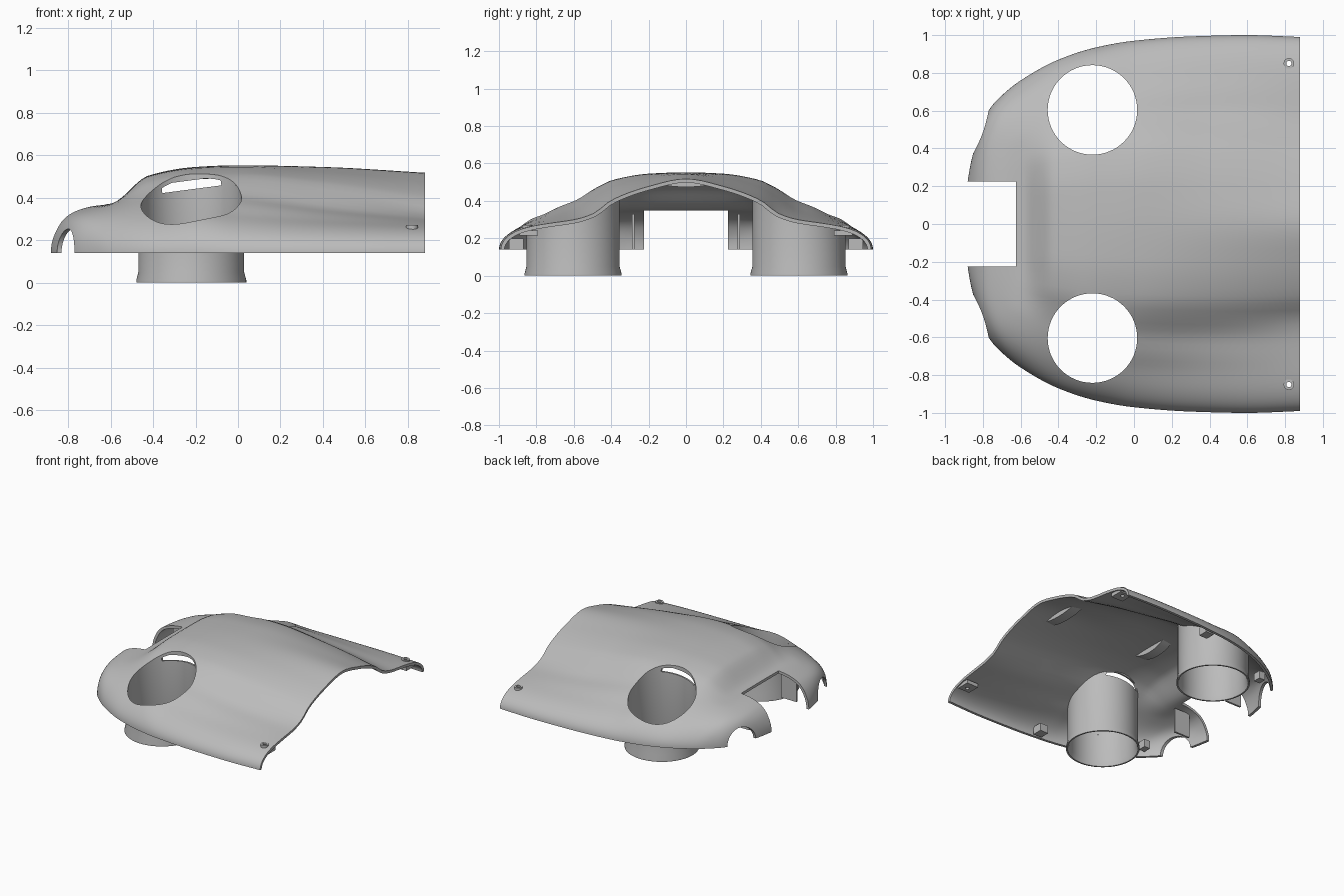
import bpy, bmesh, math
from mathutils import Matrix, Vector

if "Cube" in bpy.data.objects:
    bpy.data.objects.remove(bpy.data.objects["Cube"])

grey = bpy.data.materials.new("light_grey")
grey.use_nodes = True
grey.diffuse_color = (0.5, 0.5, 0.5, 1)
grey.node_tree.nodes["Principled BSDF"].inputs["Base Color"].default_value = (0.5, 0.5, 0.5, 1)

FLOOR = 0.14
TUBE_X, TUBE_Y, BORE = -0.22, 0.604, 0.237


def smooth_curve(xs, ys, x):
    """Monotone cubic through the given points."""
    n = len(xs)
    d = [(ys[i + 1] - ys[i]) / (xs[i + 1] - xs[i]) for i in range(n - 1)]
    m = [d[0]] + [2 * a * b / (a + b) if a * b > 0 else 0 for a, b in zip(d, d[1:])] + [d[-1]]
    x = min(max(x, xs[0]), xs[-1])
    i = max(k for k in range(n - 1) if x >= xs[k])
    h = xs[i + 1] - xs[i]
    t = (x - xs[i]) / h
    return (ys[i] * (1 + 2 * t) * (1 - t) ** 2 + ys[i + 1] * t * t * (3 - 2 * t)
            + h * (m[i] * t * (1 - t) ** 2 + m[i + 1] * t * t * (t - 1)))


# Plan outline (half width along the length)
PLAN_X = [-.9, -.88, -.85, -.77, -.7, -.6, -.4, -.2, 0, .3, .6, .88]
PLAN_W = [0, .23, .38, .6, .68, .76, .87, .935, .97, .993, 1, .99]

# Cross-section heights above the floor, from centre line to edge
ACROSS = [-.2, 0, .2, .4, .5, .6, .7, .8, .9, 1]
SECTIONS = {x: [c * (1 - 0.2 * a * a) for a in ACROSS]
            for x, c in ((-.9, 0), (-.87, .085), (-.83, .155), (-.78, .195), (-.7, .222))}
for x, row in {
    -.6: [.232, .232, .232, .23, .226, .215, .2, .18, .15],
    -.42: [.365, .362, .335, .3, .265, .238, .21, .18, .15],
    -.2: [.405, .4, .372, .335, .285, .25, .22, .199, .17],
    0: [.413, .406, .373, .328, .27, .235, .195, .172, .15],
    .4: [.405, .385, .335, .275, .215, .19, .165, .152, .14],
    .88: [.378, .338, .265, .193, .162, .15, .143, .139, .135],
}.items():
    SECTIONS[x] = [row[1]] + row


def half_width(x):
    return smooth_curve(PLAN_X, PLAN_W, x)


def section_at(x):
    xs = list(SECTIONS)
    return [smooth_curve(xs, col, x) for col in zip(*SECTIONS.values())]


def height(section, t):
    a = min(abs(t), 1)
    return FLOOR + smooth_curve(ACROSS, section, a) * math.sqrt(1 - a ** 8)


def make(name, verts, faces):
    me = bpy.data.meshes.new(name)
    me.from_pydata(verts, [], faces)
    bm = bmesh.new()
    bm.from_mesh(me)
    bmesh.ops.recalc_face_normals(bm, faces=bm.faces)
    bm.to_mesh(me)
    bm.free()
    me.materials.append(grey)
    ob = bpy.data.objects.new(name, me)
    bpy.context.collection.objects.link(ob)
    return ob


def box(name, lo, hi, tilt=0):
    lo, hi = Vector(lo), Vector(hi)
    bm = bmesh.new()
    bmesh.ops.create_cube(bm, size=1, matrix=Matrix.Translation((lo + hi) / 2)
                          @ Matrix.Rotation(tilt, 4, 'Y') @ Matrix.Diagonal((*(hi - lo), 1)))
    ob = make(name, [], [])
    bm.to_mesh(ob.data)
    bm.free()
    return ob


def cylinder(name, centre, r, depth, axis='Z', seg=64):
    bm = bmesh.new()
    rot = Matrix.Rotation(math.pi / 2, 4, 'Y') if axis == 'X' else Matrix()
    bmesh.ops.create_cone(bm, cap_ends=True, segments=seg, radius1=r, radius2=r, depth=depth,
                          matrix=Matrix.Translation(centre) @ rot)
    ob = make(name, [], [])
    bm.to_mesh(ob.data)
    bm.free()
    return ob


def apply(ob, mod):
    bpy.context.view_layer.objects.active = ob
    with bpy.context.temp_override(object=ob, active_object=ob):
        bpy.ops.object.modifier_apply(modifier=mod.name)


def cut(ob, cutter):
    mod = ob.modifiers.new("cut", 'BOOLEAN')
    mod.operation, mod.solver, mod.object = 'DIFFERENCE', 'EXACT', cutter
    cutter.hide_render = True
    apply(ob, mod)
    bpy.data.objects.remove(cutter)


def smooth(ob, degrees=35):
    bpy.ops.object.select_all(action='DESELECT')
    ob.select_set(True)
    bpy.context.view_layer.objects.active = ob
    bpy.ops.object.shade_smooth_by_angle(angle=math.radians(degrees))


# Body shell: lofted skin, dense toward the nose and the side edges
ROWS, COLS = 70, 72
verts = []
for i in range(ROWS + 1):
    x = -.885 + 1.765 * (i / ROWS) ** 1.6
    w, sec = half_width(x), section_at(x)
    for j in range(COLS + 1):
        t = math.sin(math.pi / 2 * (2 * j / COLS - 1))
        verts.append((x, w * t, height(sec, t)))
C = COLS + 1
faces = [(i * C + j, (i + 1) * C + j, (i + 1) * C + j + 1, i * C + j + 1)
         for i in range(ROWS) for j in range(COLS)]
shell = make("body_shell", verts, faces)
if sum(p.normal.z for p in shell.data.polygons) < 0:
    shell.data.flip_normals()
solid = shell.modifiers.new("thickness", 'SOLIDIFY')
solid.thickness, solid.offset = 0.02, -1
apply(shell, solid)
for v in shell.data.vertices:
    v.co.z = max(v.co.z, FLOOR)
    v.co.x = min(v.co.x, .88)

# Openings: nose gap, nose arches, tube bores, screw holes
cut(shell, box("nose_cutter", (-1.2, -.225, -.1), (-.625, .225, .8)))
for s in (-1, 1):
    cut(shell, cylinder("arch_cutter", (-.86, s * .487, FLOOR), .113, .32, 'X'))
    cut(shell, cylinder("bore_cutter", (TUBE_X, s * TUBE_Y, .3), BORE, 1))
    cut(shell, cylinder("screw_cutter", (.82, s * .85, .3), .014, .5, seg=24))
smooth(shell)

# Tubes: flared foot, top trimmed to follow the shell
SEG = 96
for s, side in ((-1, "right"), (1, "left")):
    rings = [(BORE, None), (BORE, .04), (.248, 0), (.259, 0), (.259, .012),
             (.249, .05), (.249, None)]
    verts = []
    for r, z in rings:
        for k in range(SEG):
            a = 2 * math.pi * k / SEG
            x, y = TUBE_X + r * math.cos(a), s * TUBE_Y + r * math.sin(a)
            top = height(section_at(x), y / half_width(x)) - .004 if z is None else z
            verts.append((x, y, top))
    n = len(rings)
    faces = [(i * SEG + k, i * SEG + (k + 1) % SEG,
              (i + 1) % n * SEG + (k + 1) % SEG, (i + 1) % n * SEG + k)
             for i in range(n) for k in range(SEG)]
    tube = make(side + "_tube", verts, faces)
    ys = sorted((s * .3, s * .47))
    cut(tube, box("slot_cutter", (-.36, ys[0], .44), (-.08, ys[1], .482), -.13))
    smooth(tube)

    # Screw bosses and rings at the rear corners
    ys = sorted((s * .79, s * .89))
    boss = box(side + "_screw_boss", (.77, ys[0], .215), (.87, ys[1], .243))
    cut(boss, cylinder("screw_cutter", (.82, s * .85, .3), .014, .5, seg=24))
    ring = cylinder(side + "_screw_ring", (.82, s * .85, .255), .028, .034, seg=32)
    cut(ring, cylinder("screw_cutter", (.82, s * .85, .3), .014, .5, seg=24))
    smooth(ring)

    # Locating tabs under the side edge and ribs behind the nose
    ys = sorted((s * .87, s * .945))
    box(side + "_side_tab", (.06, ys[0], FLOOR), (.13, ys[1], .2))
    ys = sorted((s * .6, s * .66))
    box(side + "_front_tab", (-.65, ys[0], .16), (-.6, ys[1], .22))
    ys = sorted((s * .275, s * .29))
    box(side + "_nose_rib", (-.74, ys[0], FLOOR), (-.61, ys[1], .33))

# Curved catches under the roof
for name, x in (("front_catch", -.18), ("rear_catch", .65)):
    sec, w, k = section_at(x), half_width(x), 16
    verts, faces = [], []
    for j in range(k + 1):
        y = .15 * (2 * j / k - 1)
        roof = height(sec, y / w) - .012
        low = roof - .006 - .04 * (1 - (y / .15) ** 2)
        verts += [(x - .04, y, roof), (x + .04, y, roof), (x + .04, y, low), (x - .04, y, low)]
    for j in range(k):
        faces += [(4 * j + q, 4 * j + (q + 1) % 4, 4 * j + 4 + (q + 1) % 4, 4 * j + 4 + q)
                  for q in range(4)]
    faces += [(0, 1, 2, 3), tuple(4 * k + q for q in range(4))]
    smooth(make(name, verts, faces))
